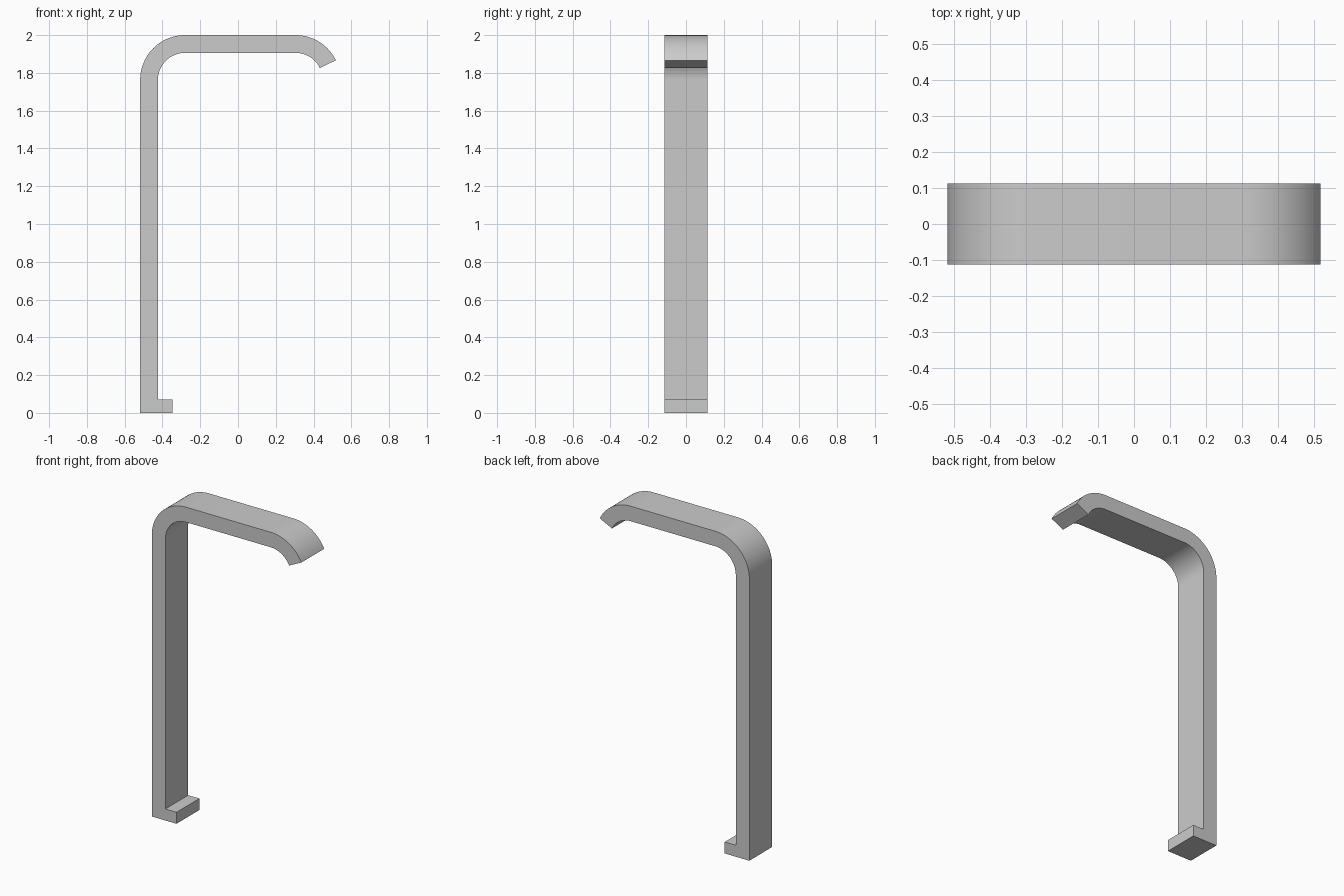
import bpy, bmesh
from math import cos, sin, radians

if "Cube" in bpy.data.objects:
    bpy.data.objects.remove(bpy.data.objects["Cube"])

HALF_WIDTH = 0.113
R_OUT, R_IN = 0.237, 0.143
CZ = 2.0 - R_OUT
LEFT_X, RIGHT_X = -0.518 + R_OUT, 0.305


def arc(cx, r, a0, a1, n=20):
    """Points on an arc in the XZ plane, angles in degrees."""
    step = (a1 - a0) / n
    return [(cx + r * cos(radians(a0 + i * step)),
             CZ + r * sin(radians(a0 + i * step))) for i in range(n + 1)]


# Side outline: foot, post, rounded corner, arm, drooping tip
outline = [(-0.347, 0.0), (-0.518, 0.0)]
outline += arc(LEFT_X, R_OUT, 180, 90)
outline += arc(RIGHT_X, R_OUT, 90, 26)
outline += arc(RIGHT_X, R_IN, 26, 90)
outline += arc(LEFT_X, R_IN, 90, 180)
outline += [(LEFT_X - R_IN, 0.072), (-0.347, 0.072)]

# Extrude the outline across the width of the strap
bm = bmesh.new()
face = bm.faces.new([bm.verts.new((x, -HALF_WIDTH, z)) for x, z in outline])
result = bmesh.ops.extrude_face_region(bm, geom=[face], use_keep_orig=True)
verts = [g for g in result["geom"] if isinstance(g, bmesh.types.BMVert)]
bmesh.ops.translate(bm, verts=verts, vec=(0, 2 * HALF_WIDTH, 0))
bmesh.ops.recalc_face_normals(bm, faces=bm.faces)

mesh = bpy.data.meshes.new("hook_bracket")
bm.to_mesh(mesh)
bm.free()
bracket = bpy.data.objects.new("hook_bracket", mesh)
bpy.context.collection.objects.link(bracket)

# Smooth bends, sharp edges
bpy.context.view_layer.objects.active = bracket
bracket.select_set(True)
bpy.ops.object.shade_smooth_by_angle(angle=radians(20))
